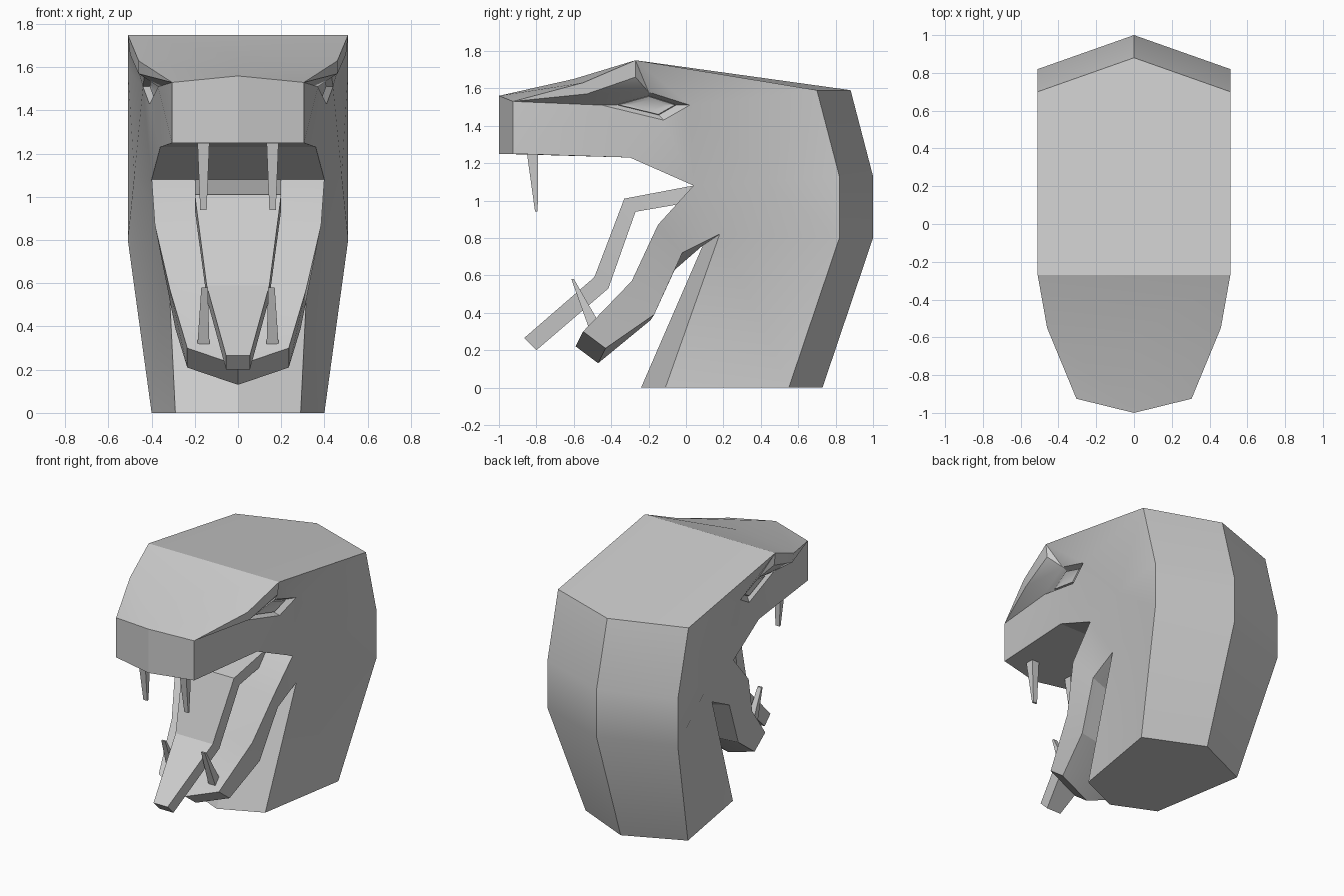
import bpy, bmesh, math
from mathutils import Vector

if "Cube" in bpy.data.objects:
    bpy.data.objects.remove(bpy.data.objects["Cube"])


def finish(bm, name, mirror=True, angle=22):
    """Mirror across x = 0, weld, orient and turn a bmesh into an object."""
    if mirror:
        bmesh.ops.mirror(bm, geom=bm.verts[:] + bm.edges[:] + bm.faces[:],
                         axis='X', merge_dist=0.0005)
    bmesh.ops.remove_doubles(bm, verts=bm.verts[:], dist=0.0005)
    bmesh.ops.recalc_face_normals(bm, faces=bm.faces[:])
    me = bpy.data.meshes.new(name)
    bm.to_mesh(me)
    bm.free()
    ob = bpy.data.objects.new(name, me)
    bpy.context.collection.objects.link(ob)
    bpy.ops.object.select_all(action='DESELECT')
    ob.select_set(True)
    bpy.context.view_layer.objects.active = ob
    bpy.ops.object.shade_smooth_by_angle(angle=math.radians(angle))
    return ob


# Head: closed side outline, each station = centre (y, z) and edge (x, y, z)
outline = [
    (-1.00, 1.56, .305, -.925, 1.53),   # 0 snout top
    (-.60, 1.65, .46, -.55, 1.63),      # 1 brow
    (-.27, 1.75, .51, -.27, 1.75),      # 2 crown
    (.88, 1.59, .51, .70, 1.59),        # 3 back of crown
    (1.00, 1.13, .51, .82, 1.13),       # 4 nape
    (1.00, .80, .51, .82, .80),         # 5
    (.73, 0, .40, .55, 0),              # 6 neck base, back
    (-.24, 0, .29, -.11, 0),            # 7 neck base, front
    (.09, .76, .33, .18, .82),          # 8 throat
    (-.06, .63, .325, -.02, .72),       # 9 jaw underside
    (-.19, .36, .29, -.17, .39),        # 10
    (-.47, .13, .235, -.43, .21),       # 11 chin bottom
    (-.59, .22, .235, -.55, .30),       # 12 chin top
    (-.29, .57, .315, -.29, .57),       # 13 jaw floor
    (-.15, .87, .385, -.15, .87),       # 14
    (.04, 1.08, .40, .04, 1.08),        # 15 mouth corner
    (-.30, 1.23, .36, -.30, 1.23),      # 16 upper lip
    (-1.00, 1.25, .305, -.925, 1.25),   # 17 snout bottom
]
bm = bmesh.new()
mid = [bm.verts.new((0, s[0], s[1])) for s in outline]
v = {i: bm.verts.new(s[2:]) for i, s in enumerate(outline)}
n = len(outline)
for i in range(n):
    j = (i + 1) % n
    bm.faces.new((mid[i], mid[j], v[j], v[i]))

# Brow underside, cheek and nested eye rings
for key, co in {'b1': (.46, -.53, 1.57), 'b2': (.50, -.27, 1.66), 'm': (.48, .42, 1.10),
                'e1': (.37, -.45, 1.51), 'e2': (.43, -.20, 1.58),
                'e3': (.44, .02, 1.51), 'e4': (.41, -.12, 1.43)}.items():
    v[key] = bm.verts.new(co)
for f in [(0, 1, 'b1'), (0, 'b1', 'e1'), (0, 'e1', 17), (17, 'e1', 16), (16, 'e1', 'e4'),
          (16, 'e4', 15), (15, 'e4', 'e3'), (15, 'e3', 'm'), ('e3', 2, 3), ('e3', 3, 'm'),
          ('m', 3, 4), ('m', 4, 5), ('m', 5, 8), (15, 'm', 8), (8, 5, 6), (8, 6, 7),
          (1, 2, 'b2', 'b1'), ('b1', 'b2', 'e2'), ('b1', 'e2', 'e1'), ('b2', 2, 'e2'),
          ('e2', 2, 'e3'), (15, 8, 9, 14), (14, 9, 10, 13), (13, 10, 11, 12)]:
    bm.faces.new([v[k] for k in f])
ring = [v[k] for k in ('e1', 'e2', 'e3', 'e4')]
centre = Vector((.41, -.20, 1.515))
for scale, depth in ((.68, .035), (.64, .02), (.36, .025)):
    base = [v[k].co for k in ('e1', 'e2', 'e3', 'e4')]
    new = [bm.verts.new(centre.lerp(c, scale) - Vector((depth, 0, 0))) for c in base]
    for i in range(4):
        j = (i + 1) % 4
        bm.faces.new((ring[i], ring[j], new[j], new[i]))
    ring = new
bm.faces.new(ring)
finish(bm, "snake_head")

# Tongue: bent ribbon, (half width, top y, top z, bottom y, bottom z)
bm = bmesh.new()
rows = []
for w, ty, tz, by, bz in [(.20, .04, 1.08, .02, .99), (.20, -.33, 1.01, -.27, .94),
                          (.145, -.49, .59, -.415, .53), (.055, -.865, .265, -.80, .20)]:
    rows.append([bm.verts.new(c) for c in
                 ((-w, ty, tz), (w, ty, tz), (w, by, bz), (-w, by, bz))])
for a, b in zip(rows, rows[1:]):
    for i in range(4):
        j = (i + 1) % 4
        bm.faces.new((a[i], a[j], b[j], b[i]))
bm.faces.new(rows[0])
bm.faces.new(rows[-1])
finish(bm, "tongue", mirror=False)


# Fangs: tapered four-sided spikes, mirrored
def fangs(name, base, tip, wide, deep, tip_wide, tip_deep):
    bm = bmesh.new()
    ends = []
    for (x, y, z), w, d in ((base, wide, deep), (tip, tip_wide, tip_deep)):
        ends.append([bm.verts.new((x + sx * w / 2, y + sy * d / 2, z))
                     for sx, sy in ((-1, -1), (1, -1), (1, 1), (-1, 1))])
    a, b = ends
    for i in range(4):
        j = (i + 1) % 4
        bm.faces.new((a[i], a[j], b[j], b[i]))
    bm.faces.new(a)
    bm.faces.new(b)
    return finish(bm, name)


fangs("upper_fangs", (.16, -.82, 1.25), (.16, -.80, .94), .055, .06, .03, .014)
fangs("lower_fangs", (.16, -.485, .32), (.155, -.606, .58), .055, .07, .03, .014)
